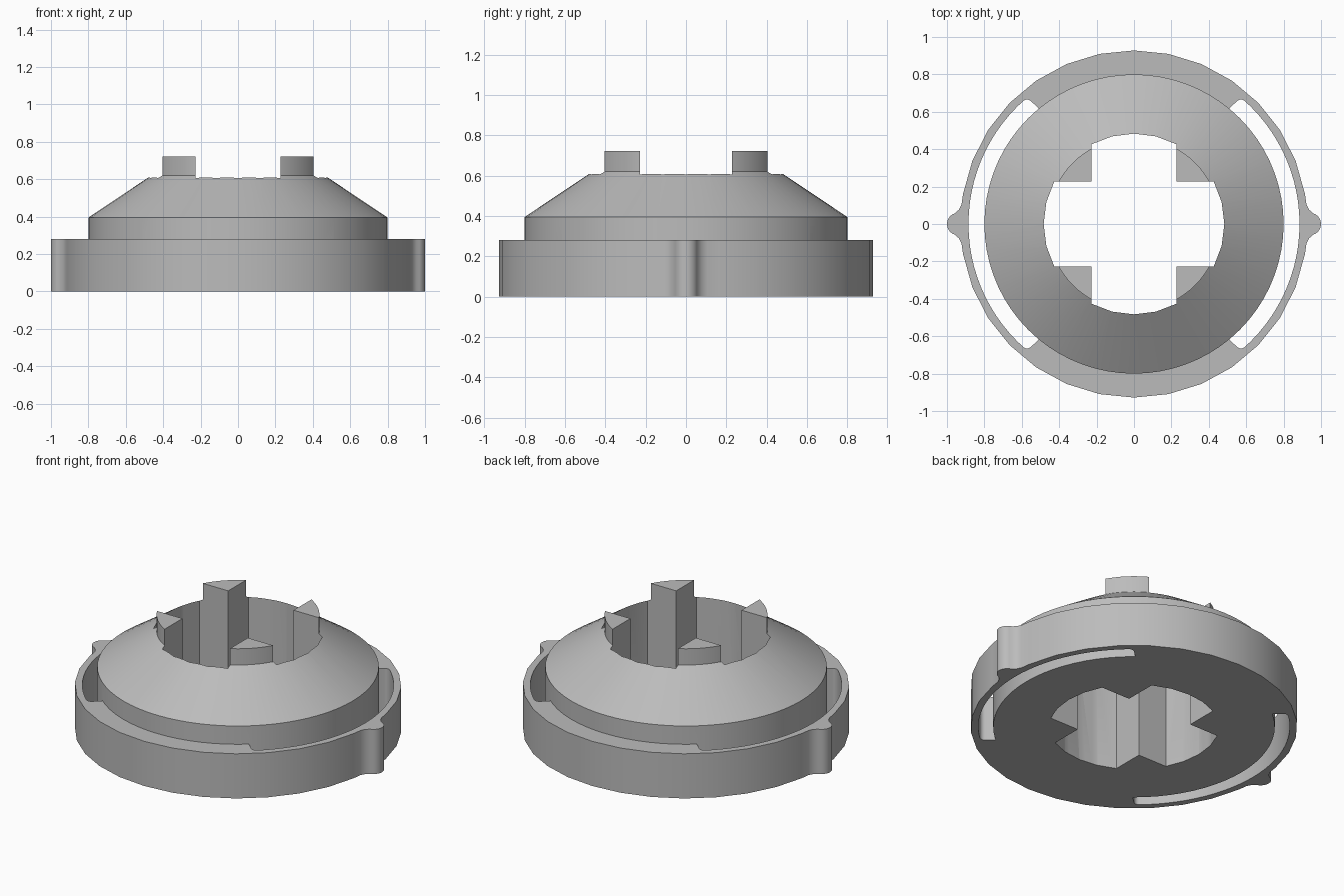
import bpy, bmesh, math

old = bpy.data.objects.get("Cube")
if old:
    bpy.data.objects.remove(old, do_unlink=True)

grey = bpy.data.materials.new("plain_grey")
grey.use_nodes = True
grey.diffuse_color = (0.5, 0.5, 0.5, 1)
grey.node_tree.nodes["Principled BSDF"].inputs["Base Color"].default_value = (0.5, 0.5, 0.5, 1)


def arc(r, start, end, steps, cx=0.0, cy=0.0):
    """Points on a circle, angles in degrees."""
    angles = [math.radians(start + (end - start) * i / steps) for i in range(steps + 1)]
    return [(cx + r * math.cos(a), cy + r * math.sin(a)) for a in angles]


def finish(name, bm):
    bmesh.ops.recalc_face_normals(bm, faces=bm.faces)
    mesh = bpy.data.meshes.new(name)
    bm.to_mesh(mesh)
    bm.free()
    mesh.materials.append(grey)
    obj = bpy.data.objects.new(name, mesh)
    bpy.context.collection.objects.link(obj)
    return obj


def prism(name, outline, z0, z1):
    bm = bmesh.new()
    face = bm.faces.new([bm.verts.new((x, y, z0)) for x, y in outline])
    top = bmesh.ops.extrude_face_region(bm, geom=[face])["geom"]
    bmesh.ops.translate(bm, vec=(0, 0, z1 - z0),
                        verts=[v for v in top if isinstance(v, bmesh.types.BMVert)])
    return finish(name, bm)


def lathe(name, profile, steps):
    bm = bmesh.new()
    verts = [bm.verts.new((r, 0, z)) for r, z in profile]
    edges = [bm.edges.new(pair) for pair in zip(verts, verts[1:])]
    bmesh.ops.spin(bm, geom=verts + edges, cent=(0, 0, 0), axis=(0, 0, 1),
                   angle=math.tau, steps=steps)
    bmesh.ops.remove_doubles(bm, verts=bm.verts, dist=0.0001)
    return finish(name, bm)


def combine(target, tool, operation):
    mod = target.modifiers.new(operation.lower(), "BOOLEAN")
    mod.operation, mod.solver, mod.object = operation, "EXACT", tool
    bpy.context.view_layer.objects.active = target
    bpy.ops.object.modifier_apply(modifier=mod.name)
    bpy.data.objects.remove(tool, do_unlink=True)


# Base ring with a filleted grip bump on each side
R = 0.928
bump = arc(0.06, -75, 75, 10, cx=0.94)
fillet = [(0.935, 0.078), (0.922, 0.105)]
right_side = [(x, -y) for x, y in reversed(fillet)] + bump + fillet
left_side = [(-x, -y) for x, y in right_side]
rim = arc(R, 10, 170, 14)
outline = right_side + rim + left_side + [(-x, -y) for x, y in rim]
body = prism("bayonet_cap", outline, 0, 0.28)

# Curved slots through the ring, leaving a thin springy wall
for side in (1, -1):
    end = arc(0.03, 46, 130, 5, cx=0.855 * math.cos(math.radians(48)),
              cy=0.855 * math.sin(math.radians(48)))
    inner = arc(0.72, 50.5, -50.5, 24)
    shoulder = (0.805 * math.cos(math.radians(50.5)), 0.805 * math.sin(math.radians(50.5)))
    slot = ([(x, -y) for x, y in [shoulder] + end[::-1]]
            + arc(0.885, -45, 45, 24) + end + [shoulder] + inner)
    combine(body, prism("slot_cutter", [(side * x, y) for x, y in slot], -0.1, 0.5),
            "DIFFERENCE")

# Neck, conical shoulder and raised central post
cone = lathe("cone", [(0, 0), (0.8, 0), (0.8, 0.395), (0.463, 0.62),
                      (0.463, 0.722), (0, 0.722)], 72)
combine(body, cone, "UNION")

# Cross-shaped bore, which leaves four corner lugs standing
half, bore = 0.227, 0.483
spread = math.degrees(math.asin(half / bore))
cross = []
for turn in range(4):
    a = math.radians(90 * turn + 45)
    cross += arc(bore, 90 * turn - spread, 90 * turn + spread, 4)
    cross.append((half * math.sqrt(2) * math.cos(a), half * math.sqrt(2) * math.sin(a)))
combine(body, prism("bore_cutter", cross, -0.2, 1.0), "DIFFERENCE")

# Smooth the round walls, keep the corners crisp
bpy.ops.object.select_all(action="DESELECT")
body.select_set(True)
bpy.context.view_layer.objects.active = body
bpy.ops.object.shade_smooth_by_angle(angle=math.radians(30))
